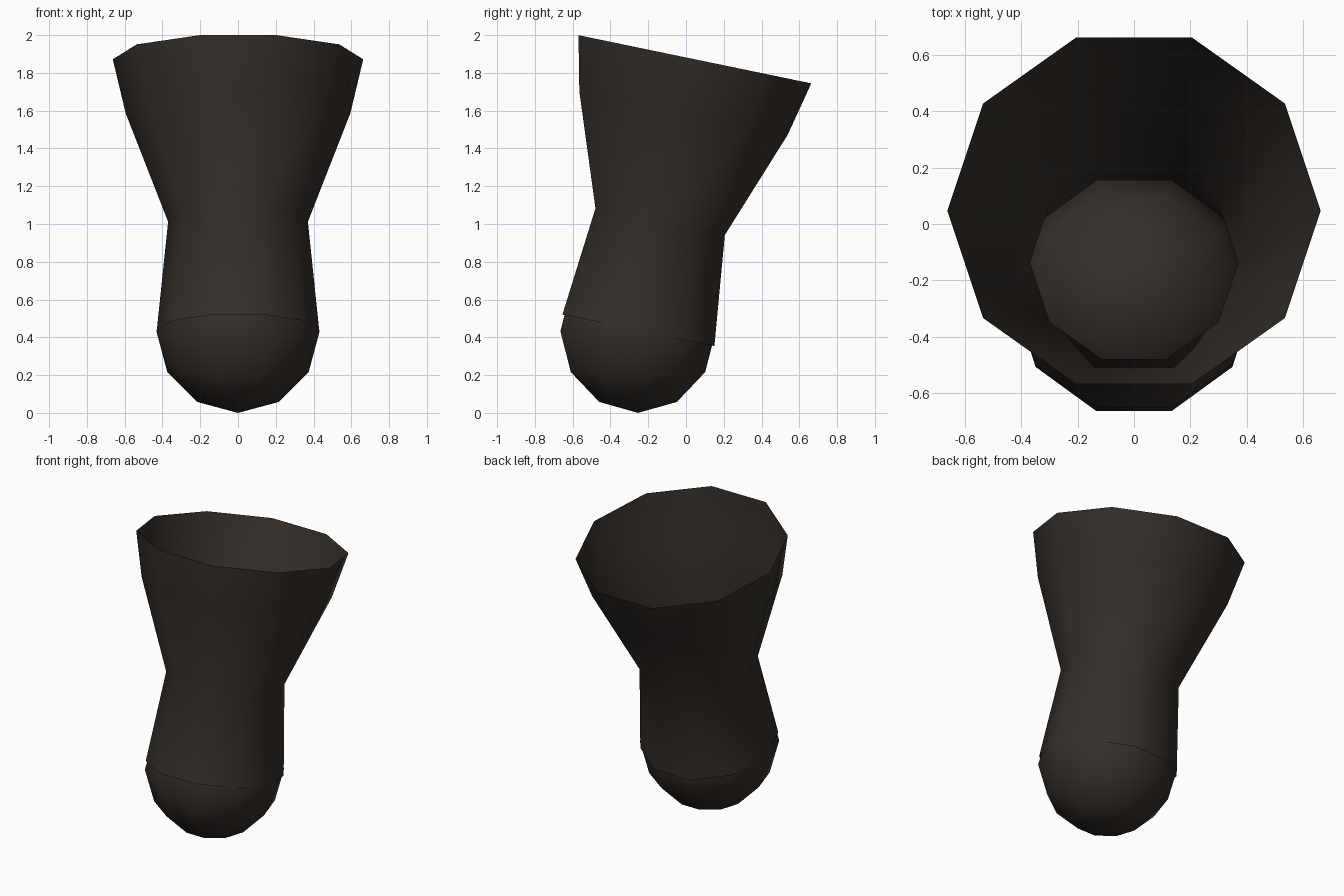
import bpy, bmesh, math

if "Cube" in bpy.data.objects:
    bpy.data.objects.remove(bpy.data.objects["Cube"])

SIDES = 10

mat = bpy.data.materials.new("dark_brown")
mat.diffuse_color = (0.035, 0.028, 0.023, 1)
mat.use_nodes = True
mat.node_tree.nodes["Principled BSDF"].inputs["Base Color"].default_value = mat.diffuse_color


def loft(name, rings):
    """Skin ten-sided rings given as (centre y, centre z, x radius, y radius, slope)."""
    bm = bmesh.new()
    loops = []
    for cy, cz, rx, ry, slope in rings:
        loop = []
        for i in range(SIDES):
            a = 2 * math.pi * i / SIDES
            dy = ry * math.sin(a)
            loop.append(bm.verts.new((rx * math.cos(a), cy + dy, cz + slope * dy)))
        loops.append(loop)
    for low, high in zip(loops, loops[1:]):
        for i in range(SIDES):
            j = (i + 1) % SIDES
            bm.faces.new((low[i], low[j], high[j], high[i]))
    # collapse zero-radius rings into poles
    bmesh.ops.remove_doubles(bm, verts=bm.verts[:], dist=0.0005)
    for f in bm.faces:
        f.smooth = True
    bm.normal_update()
    me = bpy.data.meshes.new(name)
    bm.to_mesh(me)
    bm.free()
    me.materials.append(mat)
    ob = bpy.data.objects.new(name, me)
    bpy.context.collection.objects.link(ob)
    return ob


# Open flared sleeve, single-walled, every ring tilted down to the back
loft("flared_sleeve", [
    (-0.252, 0.437, 0.43, 0.423, -0.207),
    (-0.137, 1.012, 0.37, 0.36, -0.207),
    (-0.013, 1.587, 0.595, 0.58, -0.207),
    (0.047, 1.872, 0.663, 0.648, -0.207),
])

# Low-poly ball plugged into the lower end
R = 0.432
loft("ball_end", [
    (-0.254, R - R * math.cos(math.pi * k / 6),
     R * math.sin(math.pi * k / 6), R * math.sin(math.pi * k / 6), 0)
    for k in range(7)
])
